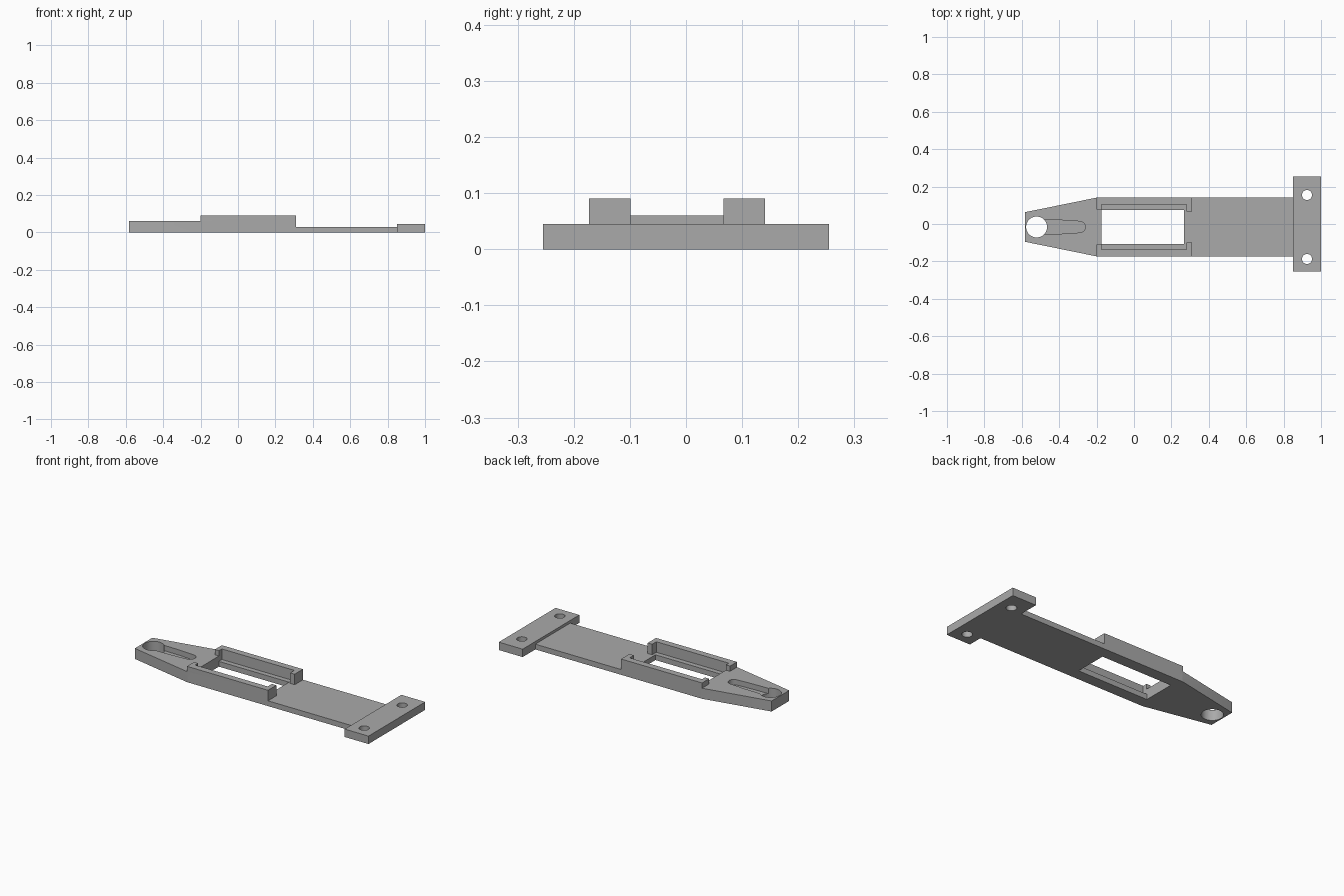
import bpy
import bmesh
from math import cos, sin, pi

cube = bpy.data.objects.get("Cube")
if cube:
    bpy.data.objects.remove(cube, do_unlink=True)

grey = bpy.data.materials.new("plain grey")
grey.use_nodes = True
colour = (0.4, 0.4, 0.4, 1)
grey.diffuse_color = colour
grey.node_tree.nodes["Principled BSDF"].inputs["Base Color"].default_value = colour

MID = -0.016  # centre line of the arm in y
BOTTOM, DECK, TAIL, RAIL, HEAD = 0, 0.03, 0.06, 0.09, 0.045


def prism(name, outline, z0, z1):
    """Extrude an outline, given relative to the centre line, from z0 to z1."""
    bm = bmesh.new()
    face = bm.faces.new([bm.verts.new((x, y + MID, z0)) for x, y in outline])
    top = bmesh.ops.extrude_face_region(bm, geom=[face])["geom"]
    for v in top:
        if isinstance(v, bmesh.types.BMVert):
            v.co.z = z1
    bmesh.ops.recalc_face_normals(bm, faces=bm.faces)
    mesh = bpy.data.meshes.new(name)
    bm.to_mesh(mesh)
    bm.free()
    mesh.materials.append(grey)
    obj = bpy.data.objects.new(name, mesh)
    bpy.context.collection.objects.link(obj)
    return obj


def box(x0, x1, y0, y1):
    return [(x0, y0), (x1, y0), (x1, y1), (x0, y1)]


def arc(x, y, r, start=0, end=2 * pi, steps=32):
    return [(x + r * cos(start + (end - start) * i / steps),
             y + r * sin(start + (end - start) * i / steps)) for i in range(steps)]


def combine(target, other, operation):
    """Apply a boolean and discard the second part."""
    mod = target.modifiers.new(operation.lower(), "BOOLEAN")
    mod.operation, mod.solver, mod.object = operation, "EXACT", other
    bpy.context.view_layer.update()
    graph = bpy.context.evaluated_depsgraph_get()
    result = bpy.data.meshes.new_from_object(target.evaluated_get(graph))
    target.modifiers.clear()
    target.data = result
    bpy.data.objects.remove(other, do_unlink=True)


# Thin deck
frame = prism("mounting_arm", box(-0.19, 0.86, -0.157, 0.157), BOTTOM, DECK)

# Tapered tail
tail = [(-0.583, -0.079), (-0.2, -0.157), (-0.174, -0.157),
        (-0.174, 0.157), (-0.2, 0.157), (-0.583, 0.079)]
combine(frame, prism("tail", tail, BOTTOM, TAIL), "UNION")

# Wide mounting head
combine(frame, prism("head", box(0.85, 1.0, -0.239, 0.271), BOTTOM, HEAD), "UNION")

# Window through the deck
combine(frame, prism("window", box(-0.174, 0.268, -0.092, 0.092), -0.1, 0.2), "DIFFERENCE")

# Side rails with a short return at the tail end and a hook at the deck end
rail = [(-0.2, 0.157), (-0.2, 0.094), (-0.174, 0.094), (-0.174, 0.12),
        (0.282, 0.12), (0.282, 0.0825), (0.31, 0.0825), (0.31, 0.157)]
for name, side in (("left_rail", 1), ("right_rail", -1)):
    outline = [(x, y * side) for x, y in rail]
    combine(frame, prism(name, outline, BOTTOM + 0.01, RAIL), "UNION")

# Tapered pocket leading from the round tail hole
slot = [(-0.521, -0.039), (-0.38, -0.036)]
slot += arc(-0.29, 0, 0.03, -pi / 2, pi / 2, 12)
slot += [(-0.29, 0.03), (-0.38, 0.036), (-0.521, 0.039)]
combine(frame, prism("slot", slot, DECK, 0.2), "DIFFERENCE")

# Through holes in the tail and head
for x, y, r in ((-0.521, 0, 0.056), (0.925, 0.171, 0.027), (0.925, -0.171, 0.027)):
    combine(frame, prism("hole", arc(x, y, r), -0.1, 0.2), "DIFFERENCE")

# Smooth hole walls, crisp edges
bpy.ops.object.select_all(action="DESELECT")
frame.select_set(True)
bpy.context.view_layer.objects.active = frame
bpy.ops.object.shade_smooth_by_angle(angle=pi / 6)
